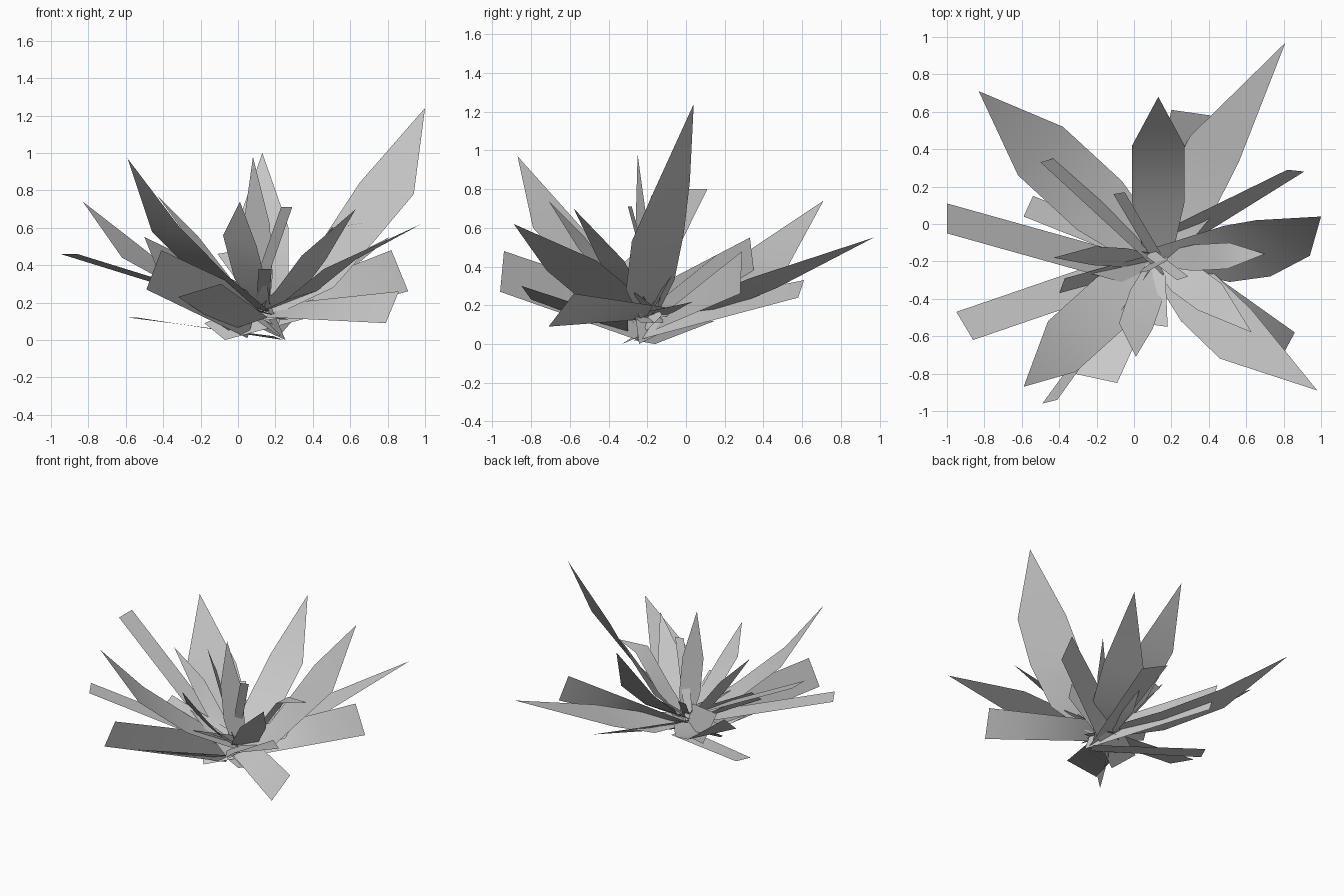
import bpy
from mathutils import Vector

if "Cube" in bpy.data.objects:
    bpy.data.objects.remove(bpy.data.objects["Cube"], do_unlink=True)

# Single plain grey for the whole plant
grey = bpy.data.materials.new("leaf_grey")
grey.use_nodes = True
colour = (0.58, 0.58, 0.58, 1)
grey.diffuse_color = colour
grey.node_tree.nodes["Principled BSDF"].inputs["Base Color"].default_value = colour

HUB = Vector((0.13, -0.19, 0.15))


def add_sheet(name, rows, smooth):
    """Skin a list of cross rows (pairs, or one point for a tip) with faces facing up."""
    verts, index, faces = [], [], []
    for row in rows:
        index.append(range(len(verts), len(verts) + len(row)))
        for point in row:
            verts.append((point.x, point.y, max(point.z, 0)))
    for low, high in zip(index, index[1:]):
        faces.append([*low, *reversed(high)])
    across = rows[0][1] - rows[0][0]
    along = rows[-1][0] - rows[0][0]
    if across.cross(along).z < 0:
        faces = [face[::-1] for face in faces]
    mesh = bpy.data.meshes.new(name)
    mesh.from_pydata(verts, [], faces)
    mesh.materials.append(grey)
    for poly in mesh.polygons:
        poly.use_smooth = smooth
    mesh.update()
    obj = bpy.data.objects.new(name, mesh)
    bpy.context.collection.objects.link(obj)


def add_leaf(name, tip, left, right, sag=0.04, middles=()):
    """Broad leaf: narrow root, sagging middle (or given middle rows), shoulders, point."""
    tip, left, right = Vector(tip), Vector(left), Vector(right)
    half = (right - left) / 2
    rows = [(HUB - half * 0.5, HUB + half * 0.5)]
    if middles:
        rows += [(Vector(a), Vector(b)) for a, b in middles]
    else:
        middle = HUB.lerp((left + right) / 2, 0.5) - Vector((0, 0, sag))
        rows.append((middle - half, middle + half))
    add_sheet(name, rows + [(left, right), (tip,)], True)


def add_strip(name, left, right, root=None):
    """Straight blade with a square end, running a little past the hub."""
    left, right = Vector(left), Vector(right)
    half = (right - left) / 2
    out = (left + right) / 2 - HUB
    out.z = 0
    if root is None:
        root = HUB - out.normalized() * 0.1 - Vector((0, 0, 0.04))
    root = Vector(root)
    add_sheet(name, [(root - half, root + half), (left, right)], False)


def add_twisted_strip(name, left, right, root_left, root_right):
    """Blade whose root lies at another angle than its end, twisting along its length."""
    ends = Vector(left), Vector(right)
    roots = Vector(root_left), Vector(root_right)
    rows = [[a.lerp(b, step / 4) for a, b in zip(roots, ends)] for step in range(5)]
    add_sheet(name, rows, True)


# Broad pointed leaves: tip, then the two shoulders
add_leaf("back_left_leaf", (0.81, 0.97, 0.55), (0.30, 0.47, 0.29), (0.56, 0.33, 0.34))
add_leaf("tall_left_leaf", (1, 0.04, 1.24), (0.65, 0.02, 0.84), (0.94, -0.17, 0.78),
         middles=[((0.32, -0.06, 0.33), (0.51, -0.31, 0.28)),
                  ((0.48, -0.01, 0.58), (0.73, -0.28, 0.53))])
add_leaf("back_leaf", (0.13, 0.68, 1), (-0.01, 0.42, 0.6), (0.27, 0.42, 0.6))
add_leaf("front_left_leaf", (0.98, -0.89, 0.62), (0.46, -0.72, 0.38), (0.63, -0.46, 0.43))
add_leaf("front_right_leaf", (-0.59, -0.87, 0.97), (-0.46, -0.52, 0.58), (-0.31, -0.79, 0.6))
add_leaf("back_right_leaf", (-0.83, 0.71, 0.74), (-0.38, 0.52, 0.39), (-0.62, 0.26, 0.44))
add_leaf("inner_left_leaf", (0.7, -0.16, 0.63), (0.51, -0.1, 0.6), (0.5, -0.24, 0.6))
add_leaf("inner_front_leaf", (0.01, -0.71, 0.74), (-0.08, -0.53, 0.56), (0.1, -0.56, 0.5))
add_leaf("upright_leaf", (0.08, -0.25, 0.98), (0.03, -0.26, 0.62), (0.17, -0.2, 0.62))
add_leaf("inner_corner_leaf", (0.63, -0.58, 0.7), (0.34, -0.46, 0.45), (0.47, -0.32, 0.43))
add_leaf("inner_right_leaf", (-0.43, -0.18, 0.77), (-0.21, -0.12, 0.55), (-0.22, -0.22, 0.48))

# Twisted blades: end corners, then root corners
add_twisted_strip("left_blade", (0.82, 0.29, 0.48), (0.91, 0.28, 0.26),
                  (-0.18, -0.2, 0.09), (-0.07, -0.33, 0))
add_twisted_strip("front_right_blade", (-0.49, -0.96, 0.27), (-0.41, -0.94, 0.48),
                  (0.05, -0.22, 0.01), (0.12, -0.2, 0.23))
add_twisted_strip("front_blade", (-0.32, -0.8, 0.23), (-0.09, -0.85, 0.3),
                  (-0.05, -0.3, 0.05), (0.16, -0.3, 0.12))
add_twisted_strip("front_left_blade", (0.79, -0.71, 0.09), (0.86, -0.58, 0.26),
                  (-0.01, -0.18, 0.13), (0.1, -0.04, 0.18))
add_twisted_strip("ground_blade", (-0.54, 0.15, 0.12), (-0.59, 0.04, 0.12),
                  (0.24, -0.16, 0), (0.19, -0.27, 0.02))
add_twisted_strip("back_blade", (0.2, 0.61, 0.33), (0.41, 0.58, 0.24),
                  (0.02, -0.25, 0.16), (0.22, -0.25, 0.02))

# Square-ended blades: the two end corners
add_strip("right_blade", (-1, 0.11, 0.8), (-1, -0.05, 0.8), (0.18, -0.3, 0.13))
add_strip("low_right_blade", (-0.95, -0.47, 0.46), (-0.86, -0.62, 0.46))
add_strip("back_right_blade", (-0.5, 0.33, 0.55), (-0.4, 0.36, 0.3))
add_strip("small_back_blade", (-0.11, 0.16, 0.46), (-0.05, 0.17, 0.47))
add_strip("small_front_blade", (0.11, -0.54, 0.38), (0.18, -0.55, 0.38))
add_strip("small_upright_blade", (0.23, -0.3, 0.71), (0.29, -0.28, 0.71))
add_strip("small_right_blade", (-0.37, -0.29, 0.45), (-0.4, -0.37, 0.37))
add_strip("small_left_blade", (0.5, -0.13, 0.28), (0.52, -0.07, 0.36))
